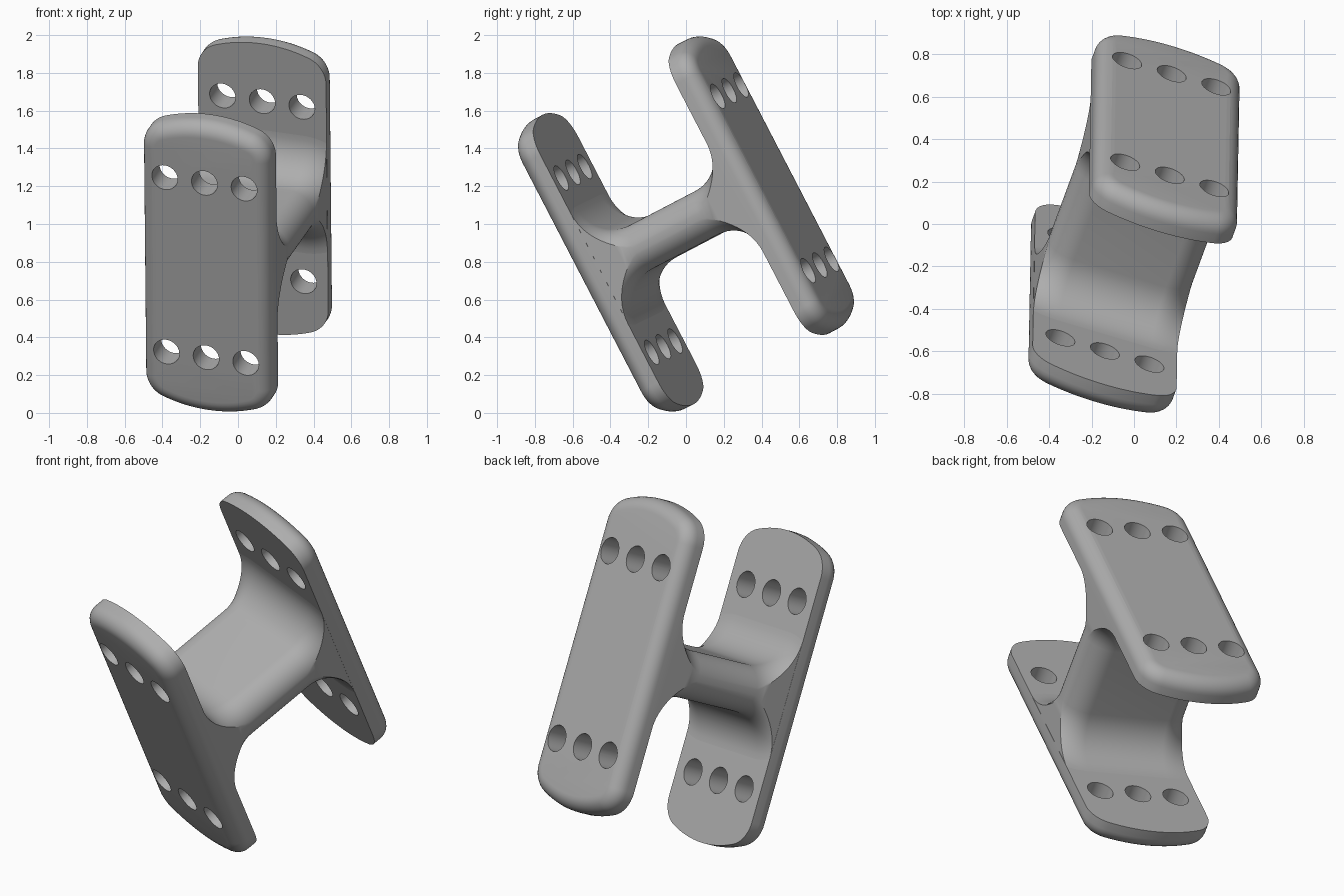
import bpy, bmesh, math
from mathutils import Matrix, Vector

if "Cube" in bpy.data.objects:
    bpy.data.objects.remove(bpy.data.objects["Cube"], do_unlink=True)

# Main sizes: local x = width, y = normal to the plates, z = length
HALF_W, HALF_L = 0.357, 0.864
INNER, OUTER, ROUND = 0.426, 0.557, 0.08
CORNER_R, END_R = 0.15, 0.75
WEB_T, FLARE = 0.13, 0.22
HOLE_R, HOLE_X, HOLE_Z = 0.072, 0.221, 0.52

# Tilt of the whole bracket
wide = Vector((0.95, -0.28, -0.136)).normalized()
long = Vector((-0.02, -0.457, 0.889))
long = (long - wide * long.dot(wide)).normalized()
normal = long.cross(wide)
TILT = Matrix.Translation((0, 0, 1)) @ Matrix((wide, normal, long)).transposed().to_4x4()

grey = bpy.data.materials.new("metal grey")
grey.use_nodes = True
COLOUR = (0.42, 0.42, 0.42, 1)
grey.diffuse_color = COLOUR
bsdf = next(n for n in grey.node_tree.nodes if n.type == "BSDF_PRINCIPLED")
bsdf.inputs["Base Color"].default_value = COLOUR
bsdf.inputs["Roughness"].default_value = 0.6


def arc(cx, cz, r, a0, a1, steps):
    return [(cx + r * math.cos(a0 + (a1 - a0) * i / steps),
             cz + r * math.sin(a0 + (a1 - a0) * i / steps)) for i in range(steps + 1)]


def plate_outline(inset):
    """Rounded corners joined by a shallow arc at each end."""
    cx = HALF_W - CORNER_R
    end_z = HALF_L - END_R
    rise = math.sqrt((END_R - CORNER_R) ** 2 - cx ** 2)
    tangent = math.atan2(rise, cx)
    half = arc(cx, end_z + rise, CORNER_R - inset, 0, tangent, 12)
    half += arc(0, end_z, END_R - inset, tangent, math.pi - tangent, 16)[1:-1]
    half += arc(-cx, end_z + rise, CORNER_R - inset, math.pi - tangent, math.pi, 12)
    return half + [(-x, -z) for x, z in half]


def web_outline(grow):
    """Stadium section, trimmed to the width of the plates."""
    cx = HALF_W - WEB_T
    r = WEB_T + grow
    limit = HALF_W - 0.001
    a = math.acos(min(1, (limit - cx) / r))
    # flat trimmed side, then round corner on each quarter
    half = arc(cx, 0, r, a, math.pi / 2, 16) + arc(-cx, 0, r, math.pi / 2, math.pi - a, 16)
    return half + [(-x, -z) for x, z in half]


def loft(name, layers):
    """Solid through closed outlines stacked along the plate normal."""
    bm = bmesh.new()
    rings = [[bm.verts.new((x, y, z)) for x, z in pts] for y, pts in layers]
    for a, b in zip(rings, rings[1:]):
        for i in range(len(a)):
            j = (i + 1) % len(a)
            bm.faces.new((a[i], a[j], b[j], b[i]))
    bm.faces.new(rings[0])
    bm.faces.new(rings[-1])
    bmesh.ops.remove_doubles(bm, verts=bm.verts, dist=1e-5)
    bmesh.ops.recalc_face_normals(bm, faces=bm.faces)
    return make_object(name, bm)


def make_object(name, bm):
    mesh = bpy.data.meshes.new(name)
    bm.to_mesh(mesh)
    bm.free()
    mesh.transform(TILT)
    mesh.materials.append(grey)
    obj = bpy.data.objects.new(name, mesh)
    bpy.context.collection.objects.link(obj)
    return obj


def activate(obj):
    bpy.ops.object.select_all(action="DESELECT")
    obj.select_set(True)
    bpy.context.view_layer.objects.active = obj


# Bolt hole cutters, two rows of three through both plates
bm = bmesh.new()
for col in (-1, 0, 1):
    for row in (-1, 1):
        place = Matrix.Translation((col * HOLE_X, 0, row * HOLE_Z)) @ Matrix.Rotation(math.pi / 2, 4, "X")
        bmesh.ops.create_cone(bm, cap_ends=True, segments=40, radius1=HOLE_R,
                              radius2=HOLE_R, depth=1.5, matrix=place)
cutter = make_object("hole_cutter", bm)
cutter.hide_render = True

# Plates: sharp inner edge, rounded outer edge
parts = []
for name, side in (("front_plate", -1), ("back_plate", 1)):
    layers = [(side * INNER, plate_outline(0))]
    for i in range(9):
        t = math.pi / 2 * i / 8
        layers.append((side * (OUTER - ROUND + ROUND * math.sin(t)),
                       plate_outline(ROUND * (1 - math.cos(t)))))
    plate = loft(name, layers)
    activate(plate)
    cut = plate.modifiers.new("holes", "BOOLEAN")
    cut.operation, cut.solver, cut.object = "DIFFERENCE", "EXACT", cutter
    bpy.ops.object.modifier_apply(modifier=cut.name)
    parts.append(plate)
bpy.data.objects.remove(cutter, do_unlink=True)

# Web: flares into each plate with a concave fillet
flare = []
for i in range(13):
    t = math.pi / 2 * i / 12
    flare.append((INNER - FLARE + FLARE * math.sin(t), web_outline(FLARE * (1 - math.cos(t)))))
flare.append((INNER + 0.01, flare[-1][1]))
parts.append(loft("web", [(-y, pts) for y, pts in reversed(flare)] + flare))

for obj in parts:
    activate(obj)
    bpy.ops.object.shade_smooth_by_angle(angle=math.radians(30))
